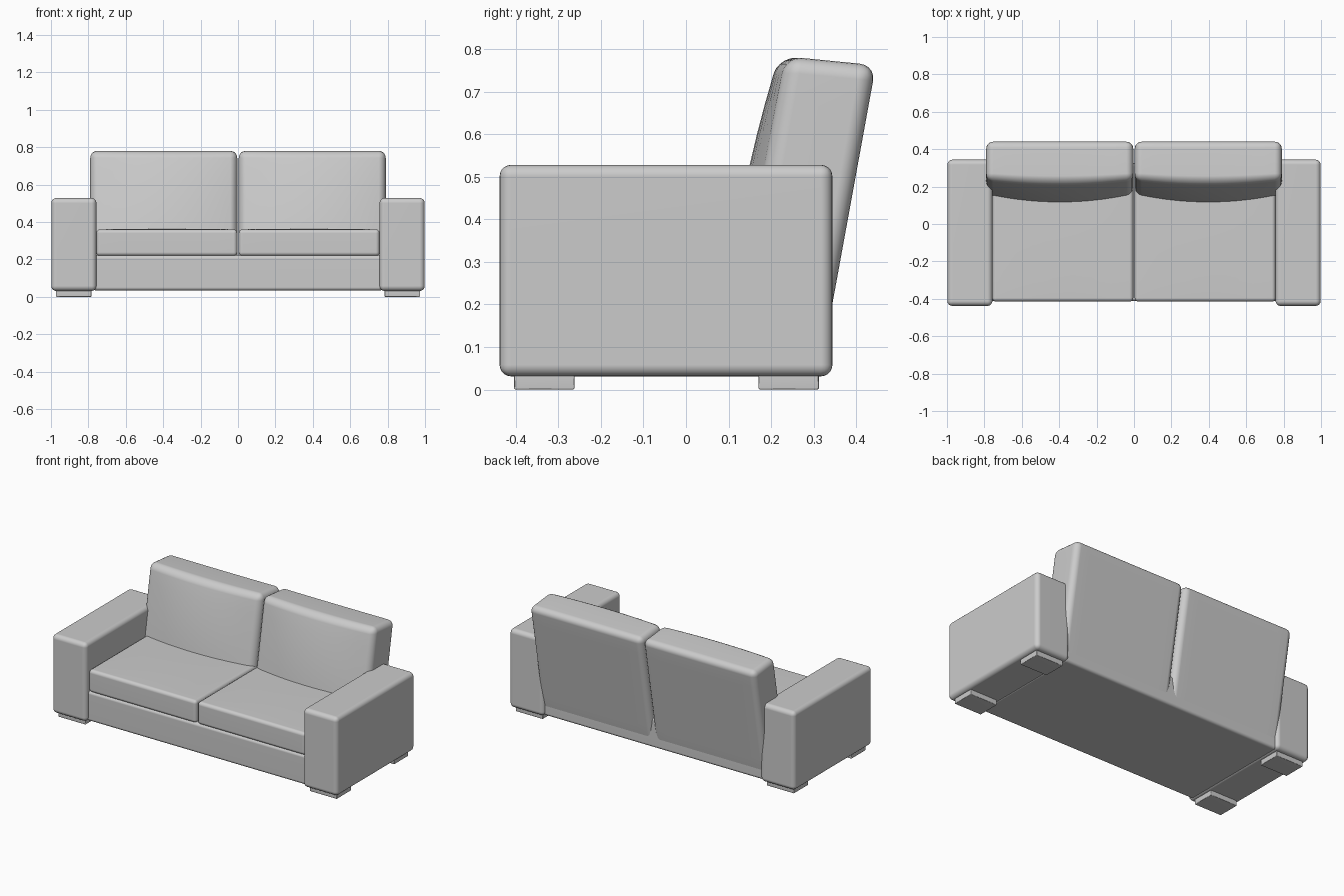
import bpy, bmesh
from mathutils import Vector

if "Cube" in bpy.data.objects:
    bpy.data.objects.remove(bpy.data.objects["Cube"])


def soft_box(name, lo, hi, radius, segments=4, cuts=(0, 0, 0), warp=None):
    """Rounded box between two corners, optionally sliced and reshaped."""
    lo, hi = Vector(lo), Vector(hi)
    bm = bmesh.new()
    bmesh.ops.create_cube(bm, size=1)
    for v in bm.verts:
        v.co = Vector([lo[i] + (v.co[i] + 0.5) * (hi[i] - lo[i]) for i in range(3)])
    bmesh.ops.bevel(bm, geom=bm.edges[:], offset=radius, segments=segments,
                    profile=0.5, affect='EDGES')
    for axis in range(3):
        a, b = lo[axis] + radius, hi[axis] - radius
        for k in range(1, cuts[axis] + 1):
            co, no = Vector((0, 0, 0)), Vector((0, 0, 0))
            co[axis] = a + (b - a) * k / (cuts[axis] + 1)
            no[axis] = 1
            bmesh.ops.bisect_plane(bm, geom=bm.verts[:] + bm.edges[:] + bm.faces[:],
                                   plane_co=co, plane_no=no)
    if warp:
        for v in bm.verts:
            v.co = warp(v.co)
    bmesh.ops.recalc_face_normals(bm, faces=bm.faces[:])
    mesh = bpy.data.meshes.new(name)
    bm.to_mesh(mesh)
    bm.free()
    mesh.shade_smooth()
    obj = bpy.data.objects.new(name, mesh)
    bpy.context.collection.objects.link(obj)
    obj.modifiers.new("even_shading", 'WEIGHTED_NORMAL')
    return obj


def mirrored(obj):
    """Repeat a right-hand part on the left."""
    m = obj.modifiers.new("mirror", 'MIRROR')
    m.use_axis[0] = True
    m.use_mirror_merge = False
    obj.modifiers.move(len(obj.modifiers) - 1, 0)
    return obj


# Back cushion: leaning slab with a swollen front and a slightly sloping top
X0, X1, THICK = 0.004, 0.79, 0.21


def lean(co):
    x, y, z = co
    u = (x - (X0 + X1) / 2) / ((X1 - X0) / 2)
    front = 1 - y / THICK
    swell = 0.045 * (1 - u * u) * max(0, 1 - ((z - 0.4) / 0.5) ** 2)
    return Vector((x, y + 0.231 + 0.178 * (z - 0.75) - front * swell,
                   z - 0.1 * max(0, y - 0.03) * (z - 0.05) / 0.73))


mirrored(soft_box("back_cushion", (X0, 0, 0.06), (X1, THICK, 0.78), 0.037,
                  5, (10, 1, 8), lean))


# Seat cushion with a very slight crown
def crown(co):
    u, v = (co.x - 0.38) / 0.376, (co.y + 0.1) / 0.32
    rise = 0.004 * max(0, 1 - u * u) * max(0, 1 - v * v)
    return Vector((co.x, co.y, co.z + rise * (co.z - 0.22) / 0.14))


mirrored(soft_box("seat_cushion", (0.004, -0.415, 0.218), (0.757, 0.25, 0.36), 0.02,
                  4, (6, 6, 0), crown))

# Arms and base
mirrored(soft_box("arm", (0.757, -0.438, 0.031), (0.998, 0.344, 0.528), 0.027, 5))
soft_box("base", (-0.775, -0.413, 0.033), (0.775, 0.325, 0.222), 0.018)

# Block feet, front and rear
for label, y0, y1 in (("front", -0.404, -0.262), ("rear", 0.17, 0.312)):
    mirrored(soft_box(label + "_foot", (0.783, y0, 0.0), (0.974, y1, 0.045), 0.003, 1))
